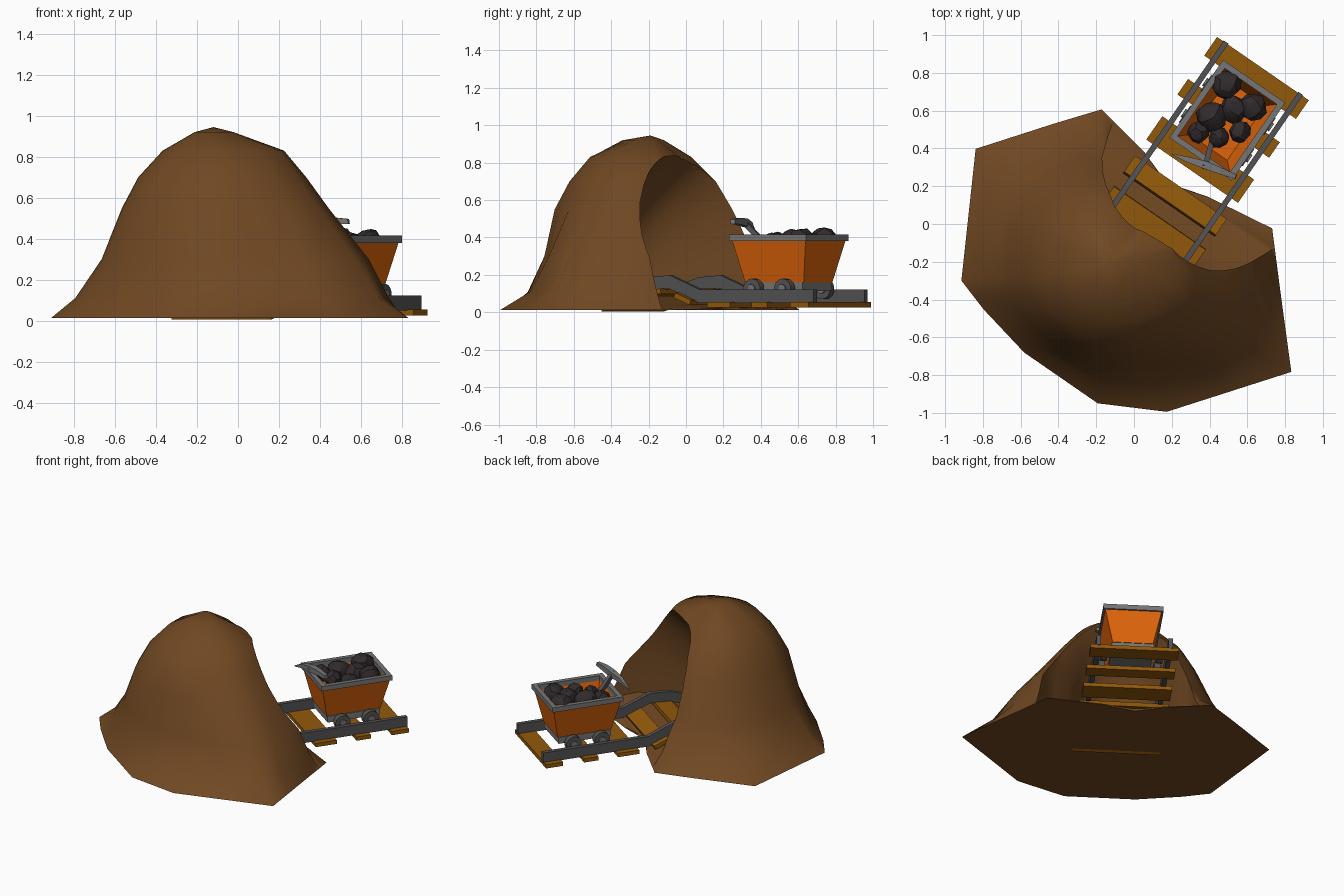
import bpy, bmesh, math, random
from mathutils import Vector, Matrix

if "Cube" in bpy.data.objects:
    bpy.data.objects.remove(bpy.data.objects["Cube"])

random.seed(4)
ANG = math.radians(55.4)
# local frame of the track: X runs out of the cave, Y to its left
TRACK = Matrix.Translation((0.075, -0.058, 0)) @ Matrix.Rotation(ANG, 4, 'Z')


def mat(name, r, g, b):
    m = bpy.data.materials.new(name)
    m.diffuse_color = (r, g, b, 1)
    m.use_nodes = True
    m.node_tree.nodes["Principled BSDF"].inputs["Base Color"].default_value = m.diffuse_color
    return m


EARTH = mat("earth brown", 0.16, 0.064, 0.016)
WOOD = mat("sleeper wood", 0.29, 0.1, 0.003)
ORANGE = mat("cart orange", 0.74, 0.13, 0.003)
IRON = mat("dark iron", 0.085, 0.085, 0.09)
STEEL = mat("light steel", 0.18, 0.18, 0.185)
COAL = mat("coal", 0.03, 0.023, 0.025)


def make(name, bm, material, matrix=None, smooth=None):
    bmesh.ops.recalc_face_normals(bm, faces=bm.faces)
    me = bpy.data.meshes.new(name)
    bm.to_mesh(me)
    bm.free()
    ob = bpy.data.objects.new(name, me)
    bpy.context.collection.objects.link(ob)
    if matrix is not None:
        ob.matrix_world = matrix
    me.materials.append(material)
    if smooth:
        shade(ob, smooth)
    return ob


def shade(ob, angle):
    bpy.ops.object.select_all(action='DESELECT')
    bpy.context.view_layer.objects.active = ob
    ob.select_set(True)
    bpy.ops.object.shade_smooth_by_angle(angle=math.radians(angle))


def loft(rings, closed=False):
    """Skin a list of closed rings; closed joins last ring to first, else caps."""
    bm = bmesh.new()
    vs = [[bm.verts.new(p) for p in r] for r in rings]
    n = len(rings[0])
    pairs = list(zip(vs, vs[1:])) + ([(vs[-1], vs[0])] if closed else [])
    for a, b in pairs:
        for i in range(n):
            bm.faces.new((a[i], a[(i + 1) % n], b[(i + 1) % n], b[i]))
    if not closed:
        bm.faces.new(vs[0])
        bm.faces.new(vs[-1])
    return bm


def rect(cx, hx, hy, z):
    return [(cx - hx, -hy, z), (cx + hx, -hy, z), (cx + hx, hy, z), (cx - hx, hy, z)]


def lerp(points, x):
    for (x0, y0), (x1, y1) in zip(points, points[1:]):
        if x <= x1:
            return y0 + (y1 - y0) * (x - x0) / (x1 - x0)
    return points[-1][1]


# ---- hill: radii at several heights for each compass direction
LEVELS = [0.012, 0.11, 0.3, 0.55, 0.7, 0.83, 0.92]
DIRS = [
    (-160, .74, .66, .57, .48, .40, .28, .12),
    (-135, .68, .63, .55, .49, .41, .29, .14),
    (-97, .755, .65, .55, .50, .42, .31, .14),
    (-71, .84, .67, .57, .51, .43, .32, .11),
    (-32, 1.1, .93, .79, .58, .46, .35, .09),
    (-10, .888, .85, .75, .55, .44, .33, .08),
    (12, .85, .79, .70, .50, .40, .31, .07),
    (35, .60, .57, .50, .40, .34, .25, .07),
    (57, .50, .49, .42, .34, .28, .20, .06),
    (75, .60, .57, .50, .40, .32, .20, .06),
    (95, .81, .68, .57, .45, .36, .22, .07),
    (114, .80, .69, .58, .47, .38, .25, .09),
    (141, .95, .72, .58, .47, .39, .28, .11),
    (187, .82, .70, .57, .47, .39, .27, .10)]


def polar(r, deg, z):
    a = math.radians(deg)
    return Vector((-0.1 + r * math.cos(a), -0.2 + r * math.sin(a), z))


rings = []
for k, z in enumerate(LEVELS):
    ring = []
    for i, d in enumerate(DIRS):
        e = DIRS[(i + 1) % len(DIRS)]
        ea = e[0] + (360 if e[0] < d[0] else 0)
        p, q = polar(d[k + 1], d[0], z), polar(e[k + 1], ea, z)
        mid = (p + q) / 2 if k < 2 else polar((d[k + 1] + e[k + 1]) / 2, (d[0] + ea) / 2, z)
        ring += [p, mid]
    rings.append(ring)
bm = loft(rings)
bm.faces.ensure_lookup_table()
top = bm.faces[-1]
bmesh.ops.poke(bm, faces=[top])
bm.verts.ensure_lookup_table()
bm.verts[-1].co = (-0.12, -0.19, 0.945)
hill = make("hill", bm, EARTH)

# ---- cave: flaring arched tunnel cut into the hill
# (distance, half width right, half width left, height, floor)
arches = []
for u, wr, wl, h, f in [(.8, .8, .6, 1.0, .014), (.42, .62, .5, 1.0, .014), (.3, .58, .47, .98, .025),
                        (.2, .54, .44, .95, .06), (.12, .50, .40, .92, .085), (.04, .44, .36, .87, .085),
                        (-.04, .35, .335, .80, .065), (-.14, .30, .30, .71, .045),
                        (-.26, .25, .25, .58, .025), (-.36, .18, .18, .43, .025), (-.42, .09, .09, .25, .025)]:
    arch = [(u, -wr, f)]
    for i in range(17):
        t = math.pi * i / 16
        c, s = math.cos(t), math.sin(t)
        w = wr if c > 0 else wl
        arch.append((u, -w * math.copysign(abs(c) ** 0.75, c), f + 0.02 + (h - f - 0.02) * abs(s) ** 0.75))
    arches.append(arch + [(u, wl, f)])
cutter = make("cave_cutter", loft(arches), EARTH, TRACK)
cutter.hide_render = True
mod = hill.modifiers.new("cave", 'BOOLEAN')
mod.operation, mod.solver, mod.object = 'DIFFERENCE', 'EXACT', cutter
bpy.context.view_layer.objects.active = hill
bpy.ops.object.modifier_apply(modifier="cave")
bpy.data.objects.remove(cutter)
shade(hill, 70)

# ---- rails: flat outside, over a hump at the mouth, then down into the cave
RAMP = [(-.36, -.03), (-.25, -.014), (0, .065), (.14, .075), (.33, 0), (1.075, 0)]
for side, label in ((1, "left"), (-1, "right")):
    y = side * 0.24
    sections = [[(u, y - .015, .05 + o), (u, y + .015, .05 + o),
                 (u, y + .015, .123 + o), (u, y - .015, .123 + o)] for u, o in RAMP]
    make(label + "_rail", loft(sections), IRON, TRACK)

# ---- sleepers, tilted with the ramp
for i, (u, hw) in enumerate([(1.01, .06), (.75, .05), (.485, .075), (.25, .055),
                             (.05, .06), (-.11, .05), (-.23, .05)]):
    slope = math.atan((lerp(RAMP, u + .03) - lerp(RAMP, u - .03)) / .06)
    m = TRACK @ Matrix.Translation((u, 0, .04 + lerp(RAMP, u))) @ Matrix.Rotation(-slope, 4, 'Y')
    make(f"sleeper_{i + 1}", loft([rect(0, hw, .295, -.014), rect(0, hw, .295, .014)]), WOOD, m)

# ---- cart: hollow tapered tub, rim, chassis, wheels
CU = 0.738
bm = loft([rect(CU, .19, .135, .16), rect(CU, .24, .19, .39),
           rect(CU, .222, .172, .39), rect(CU, .175, .12, .18)])
make("cart_tub", bm, ORANGE, TRACK)
make("cart_rim", loft([rect(CU, .25, .2, .38), rect(CU, .25, .2, .415),
                       rect(CU, .218, .168, .415), rect(CU, .218, .168, .38)], True), STEEL, TRACK)
make("cart_chassis", loft([rect(CU, .185, .14, .115), rect(CU, .185, .14, .16)]), STEEL, TRACK)


def cylinder(name, r, depth, pos, material):
    bm = bmesh.new()
    bmesh.ops.create_cone(bm, cap_ends=True, segments=14, radius1=r, radius2=r, depth=depth)
    m = TRACK @ Matrix.Translation(pos) @ Matrix.Rotation(math.pi / 2, 4, 'X')
    make(name, bm, material, m, 40)


for du in (-.1, .1):
    for s in (-1, 1):
        cylinder("wheel", .055, .04, (CU + du, s * .185, .125), IRON)
        cylinder("wheel_hub", .025, .06, (CU + du, s * .185, .125), STEEL)

# ---- coal lumps
for i, (x, y, z, r) in enumerate([(.49, .74, .38, .08), (.63, .62, .375, .077), (.41, .57, .37, .084),
                                  (.53, .61, .365, .077), (.34, .485, .37, .06),
                                  (.45, .46, .365, .06), (.56, .49, .365, .06)]):
    bm = bmesh.new()
    bmesh.ops.create_icosphere(bm, subdivisions=2, radius=r)
    bmesh.ops.rotate(bm, verts=bm.verts, matrix=Matrix.Rotation(i * 1.3, 3, (1, 2, 1)))
    for v in bm.verts:
        v.co *= random.uniform(.86, 1.06)
    make(f"coal_{i + 1}", bm, COAL, Matrix.Translation((x, y, z)), 25)


# ---- pickaxe lying in the cart
def bar(name, pts, material):
    """Square bar through (x, y, z, half thickness) points."""
    a, b = Vector(pts[0][:3]), Vector(pts[-1][:3])
    d = (b - a).normalized()
    side = d.cross(Vector((0, 0, 1))).normalized()
    up = side.cross(d)
    make(name, loft([[Vector(p[:3]) + (side * i + up * j) * p[3]
                      for i, j in ((-1, -1), (1, -1), (1, 1), (-1, 1))] for p in pts]), material)


bar("pick_head", [(.2, .37, .43, .003), (.29, .34, .467, .015), (.385, .31, .48, .021),
                  (.46, .28, .487, .018), (.54, .25, .485, .012)], STEEL)
bar("pick_handle", [(.375, .3, .49, .014), (.41, .43, .36, .014)], IRON)
